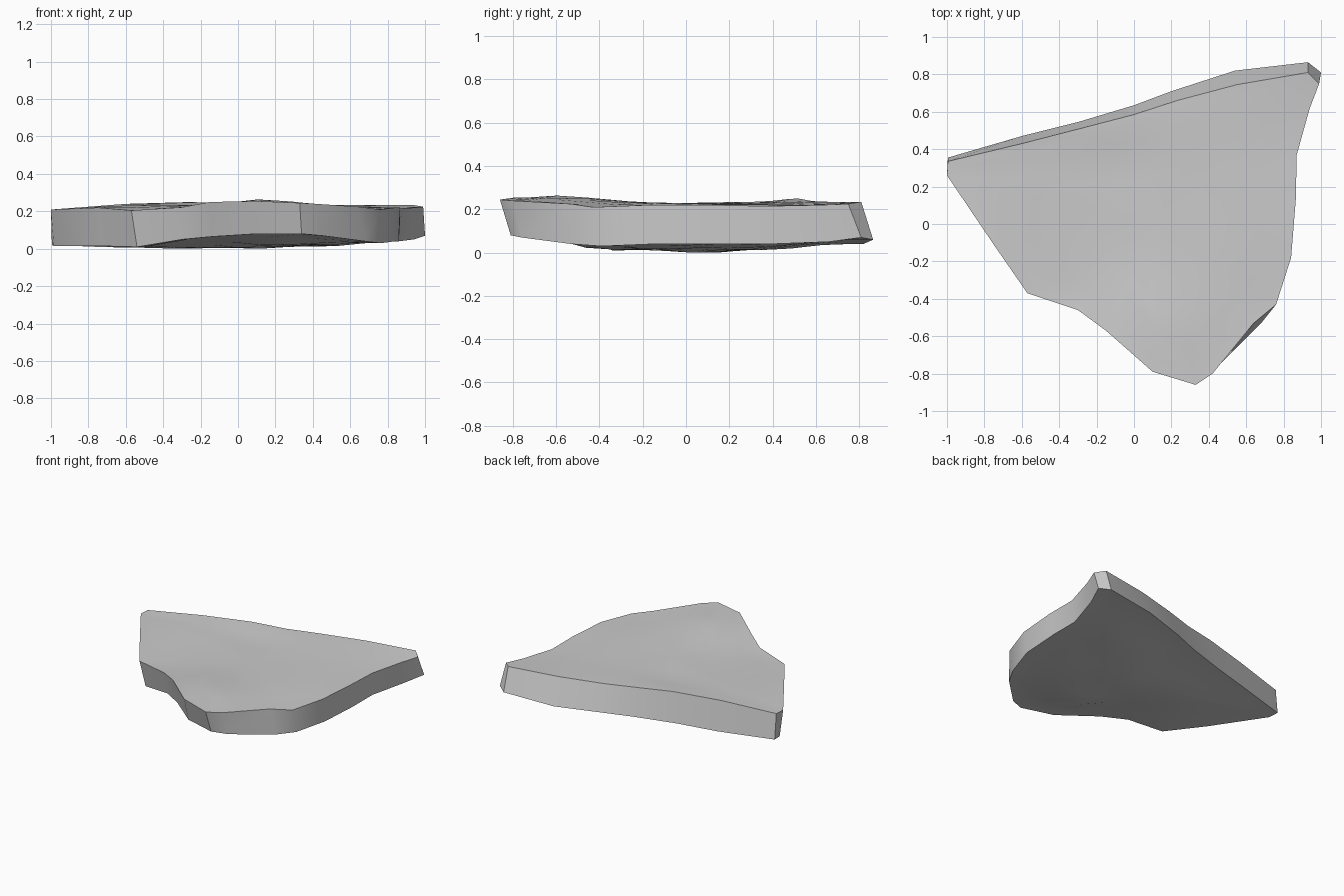
import bpy, bmesh
from mathutils import Vector

if "Cube" in bpy.data.objects:
    bpy.data.objects.remove(bpy.data.objects["Cube"])

# Rim of the slab, clockwise: top x, y, z then bottom x, y, z
RIM = [
    (-.995, .335, .21, -.995, .355, .02), (-.6, .43, .24, -.6, .47, .02),
    (-.25, .52, .25, -.3, .545, .03), (0, .585, .238, 0, .635, .035),
    (.23, .66, .235, .2, .71, .04), (.55, .745, .235, .54, .82, .04),
    (.93, .81, .235, .93, .865, .06), (.99, .75, .225, 1, .81, .07),
    (.94, .62, .22, .94, .66, .05), (.87, .37, .215, .86, .39, .04),
    (.865, .13, .22, .86, .16, .04), (.84, -.18, .22, .84, -.15, .04),
    (.76, -.43, .21, .765, -.39, .03), (.64, -.53, .225, .68, -.53, .04),
    (.42, -.80, .24, .45, -.76, .07), (.33, -.86, .245, .34, -.81, .08),
    (.1, -.79, .255, .1, -.74, .08), (-.15, -.57, .25, -.14, -.53, .065),
    (-.3, -.46, .222, -.3, -.42, .05), (-.57, -.37, .205, -.54, -.34, .01),
    (-.75, -.11, .22, -.74, -.09, .015), (-1, .26, .21, -.985, .28, .015),
]
CENTRE = Vector((.12, .02))
# Gentle humps and hollows inside each face
TOP_BUMPS = [(.15, -.6, .265), (0, 0, .228), (-.35, .3, .235),
             (.5, .3, .225), (-.1, .3, .222), (.4, -.3, .232)]
BOTTOM_BUMPS = [(.1, .05, 0), (-.3, .1, 0), (.4, .35, .012),
                (.2, -.35, .012), (.5, -.1, .015), (-.6, .2, .005)]
RINGS = (.92, .76, .58, .4, .2)


def height(x, y, controls):
    """Inverse-distance blend of the control heights."""
    weights = [1 / ((x - c[0]) ** 2 + (y - c[1]) ** 2 + .002) ** 1.5 for c in controls]
    return sum(w * c[2] for w, c in zip(weights, controls)) / sum(weights)


def bridge(bm, a, b):
    n = len(a)
    for i in range(n):
        j = (i + 1) % n
        bm.faces.new((a[i], a[j], b[j], b[i]))


def face_sheet(bm, rim_points, bumps):
    """Fill one broad face with shrinking rings; return its outer loop."""
    controls = list(rim_points) + bumps
    outer = [bm.verts.new(p) for p in rim_points]
    loop = outer
    for s in RINGS:
        ring = []
        for p in rim_points:
            xy = CENTRE.lerp(Vector(p[:2]), s)
            ring.append(bm.verts.new((xy.x, xy.y, height(xy.x, xy.y, controls))))
        bridge(bm, loop, ring)
        loop = ring
    mid = bm.verts.new((CENTRE.x, CENTRE.y, height(CENTRE.x, CENTRE.y, controls)))
    for i in range(len(loop)):
        bm.faces.new((loop[i], loop[(i + 1) % len(loop)], mid))
    return outer


# Stone slab: top sheet, bottom sheet and slanted side wall
bm = bmesh.new()
top = face_sheet(bm, [p[:3] for p in RIM], TOP_BUMPS)
bottom = face_sheet(bm, [p[3:] for p in RIM], BOTTOM_BUMPS)
bridge(bm, top, bottom)
bmesh.ops.recalc_face_normals(bm, faces=bm.faces)

# Rest the slab on the ground
low = min(v.co.z for v in bm.verts)
bmesh.ops.translate(bm, verts=bm.verts, vec=(0, 0, -low))

mesh = bpy.data.meshes.new("stone_slab")
bm.to_mesh(mesh)
bm.free()
slab = bpy.data.objects.new("stone_slab", mesh)
bpy.context.collection.objects.link(slab)
bpy.context.view_layer.objects.active = slab
slab.select_set(True)
bpy.ops.object.shade_smooth_by_angle(angle=.6)
